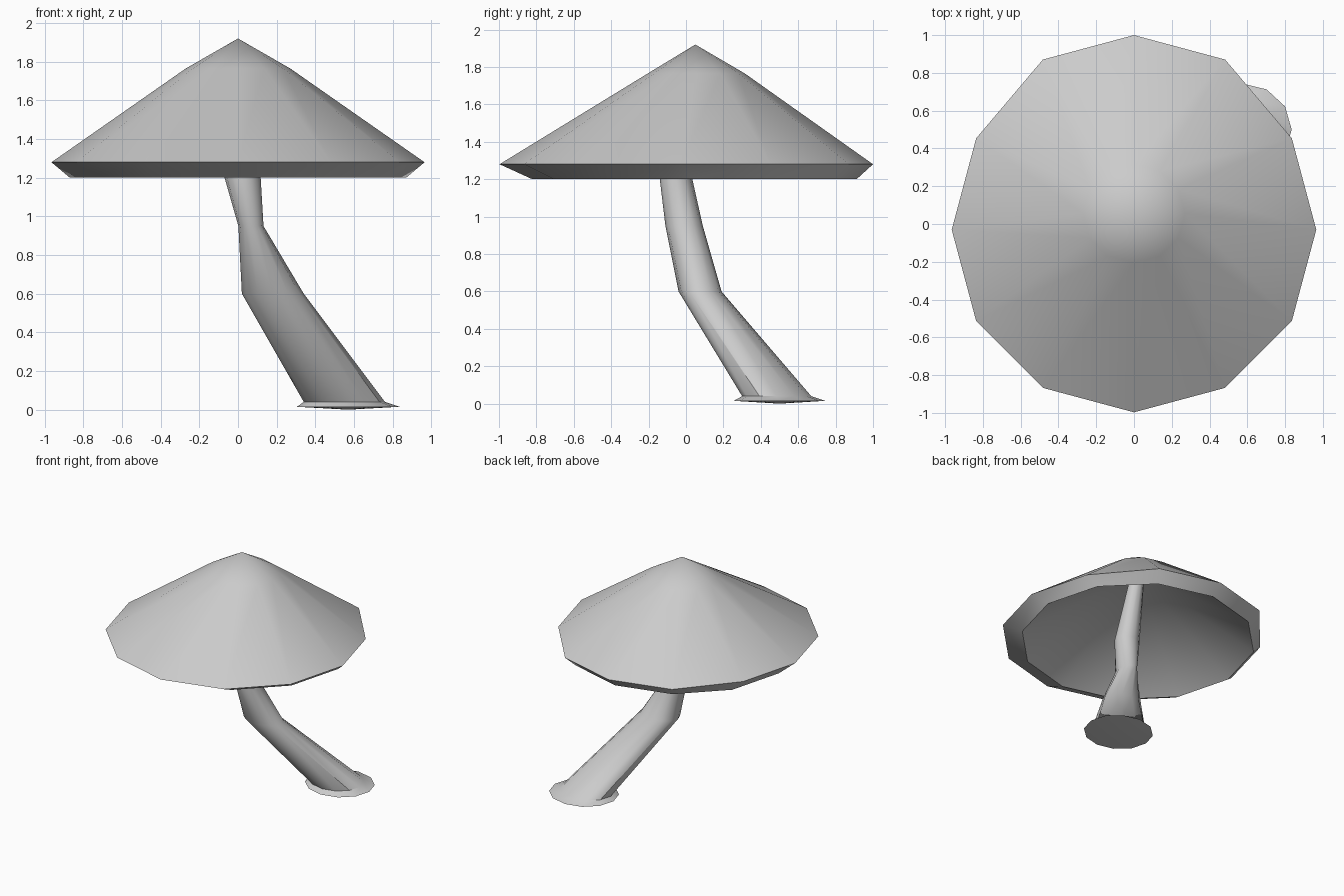
import bpy, bmesh, math

if "Cube" in bpy.data.objects:
    bpy.data.objects.remove(bpy.data.objects["Cube"])

SIDES = 12


def loft(name, rings, start=None, end=None, angle=35, tweak=None):
    """Skin elliptical rings (cx, cy, z, rx, ry); start/end are fan tips."""
    bm = bmesh.new()
    loops = []
    for i, (cx, cy, z, rx, ry) in enumerate(rings):
        loop = []
        for k in range(SIDES):
            a = 2 * math.pi * k / SIDES
            x, y = cx + rx * math.cos(a), cy + ry * math.sin(a)
            if tweak:
                y = tweak(i, y)
            loop.append(bm.verts.new((x, y, z)))
        loops.append(loop)
    for a, b in zip(loops, loops[1:]):
        for k in range(SIDES):
            n = (k + 1) % SIDES
            bm.faces.new((a[k], a[n], b[n], b[k]))
    for loop, tip in ((loops[0], start), (loops[-1], end)):
        if tip:
            v = bm.verts.new(tip)
            for k in range(SIDES):
                bm.faces.new((loop[k], loop[(k + 1) % SIDES], v))
    bmesh.ops.recalc_face_normals(bm, faces=bm.faces)
    mesh = bpy.data.meshes.new(name)
    bm.to_mesh(mesh)
    bm.free()
    ob = bpy.data.objects.new(name, mesh)
    bpy.context.collection.objects.link(ob)
    bpy.ops.object.select_all(action='DESELECT')
    ob.select_set(True)
    bpy.context.view_layer.objects.active = ob
    bpy.ops.object.shade_smooth_by_angle(angle=math.radians(angle))
    return ob


# Hollow conical cap: underside, lower lip, wide rim (bulged at the back), crown
loft("cap",
     [(0, 0.045, 1.20, 0.87, 0.867),
      (0, -0.03, 1.28, 0.965, 0.967),
      (0, 0.055, 1.765, 0.27, 0.26)],
     start=(0, 0.05, 1.78), end=(0, 0.05, 1.92),
     tweak=lambda i, y: y + 0.063 if i == 1 and y > 0.7 else y)

# Bent stem with a thin flared foot
loft("stem",
     [(0.57, 0.50, 0.015, 0.265, 0.245),
      (0.55, 0.485, 0.04, 0.21, 0.185),
      (0.18, 0.075, 0.60, 0.16, 0.115),
      (0.067, -0.01, 0.95, 0.065, 0.10),
      (0.017, -0.06, 1.24, 0.098, 0.085),
      (0.0, 0.045, 1.78, 0.05, 0.05)],
     start=(0.57, 0.50, 0.0), angle=40)
